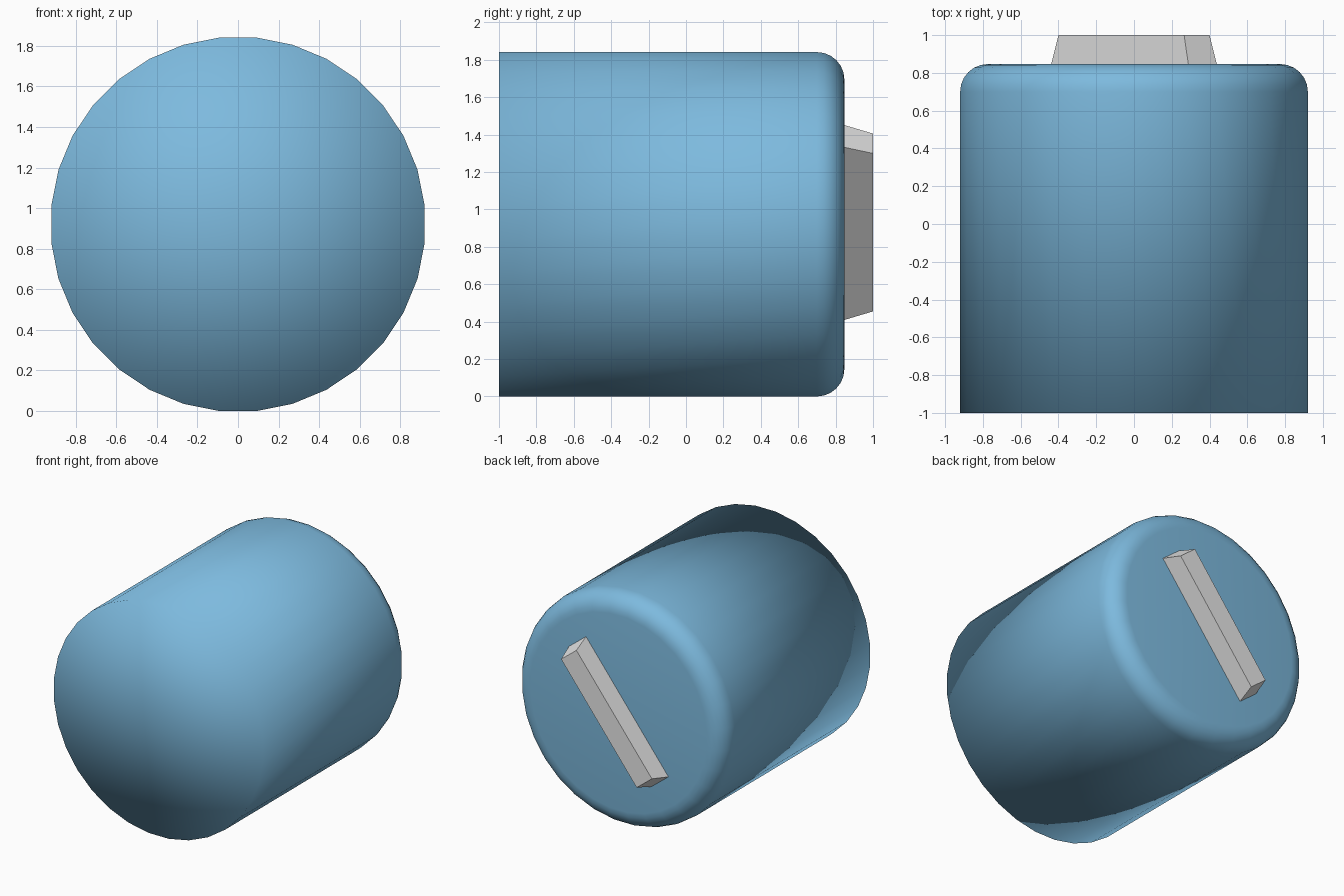
import bpy, bmesh, math
from mathutils import Matrix

if "Cube" in bpy.data.objects:
    bpy.data.objects.remove(bpy.data.objects["Cube"], do_unlink=True)

SIDES = 32
FRONT, BACK, TIP = -1.0, 0.847, 1.0
RADIUS = 0.925
MID_Z = RADIUS * math.cos(math.pi / SIDES)


def make_material(name, rgb):
    mat = bpy.data.materials.new(name)
    mat.use_nodes = True
    color = (*rgb, 1.0)
    mat.diffuse_color = color
    mat.node_tree.nodes["Principled BSDF"].inputs["Base Color"].default_value = color
    return mat


def make_object(name, bm, mat, smooth):
    bmesh.ops.recalc_face_normals(bm, faces=bm.faces)
    for face in bm.faces:
        face.smooth = smooth
    mesh = bpy.data.meshes.new(name)
    bm.to_mesh(mesh)
    bm.free()
    mesh.materials.append(mat)
    obj = bpy.data.objects.new(name, mesh)
    bpy.context.collection.objects.link(obj)
    return obj


blue = make_material("soft blue", (0.205, 0.49, 0.73))
grey = make_material("light grey", (0.8, 0.8, 0.8))

# Knob body: cylinder along y with a rounded back rim and fully smooth shading
bm = bmesh.new()
place = (Matrix.Translation((0, (FRONT + BACK) / 2, MID_Z))
         @ Matrix.Rotation(-math.pi / 2, 4, 'X')
         @ Matrix.Rotation(math.pi / SIDES, 4, 'Z'))
bmesh.ops.create_cone(bm, cap_ends=True, segments=SIDES, radius1=RADIUS,
                      radius2=RADIUS, depth=BACK - FRONT, matrix=place)
rim = [e for e in bm.edges if all(v.co.y > BACK - 0.01 for v in e.verts)]
bmesh.ops.bevel(bm, geom=rim, offset=0.147, segments=6, profile=0.5, affect='EDGES')
front_cap = [f for f in bm.faces if f.calc_center_median().y < FRONT + 0.01]
bmesh.ops.poke(bm, faces=front_cap)
make_object("knob_body", bm, blue, True)

# Pointer bar: tapered block set diagonally across the back
bm = bmesh.new()
bmesh.ops.create_cube(bm, size=1.0)
for v in bm.verts:
    outer = v.co.y > 0
    v.co.x *= 1.075 if outer else 1.174
    v.co.z *= 0.171 if outer else 0.192
    v.co.y = TIP if outer else BACK
bmesh.ops.transform(bm, verts=bm.verts, matrix=(
    Matrix.Translation((0, 0, 0.93)) @ Matrix.Rotation(-math.radians(51.8), 4, 'Y')))
make_object("pointer_bar", bm, grey, False)
